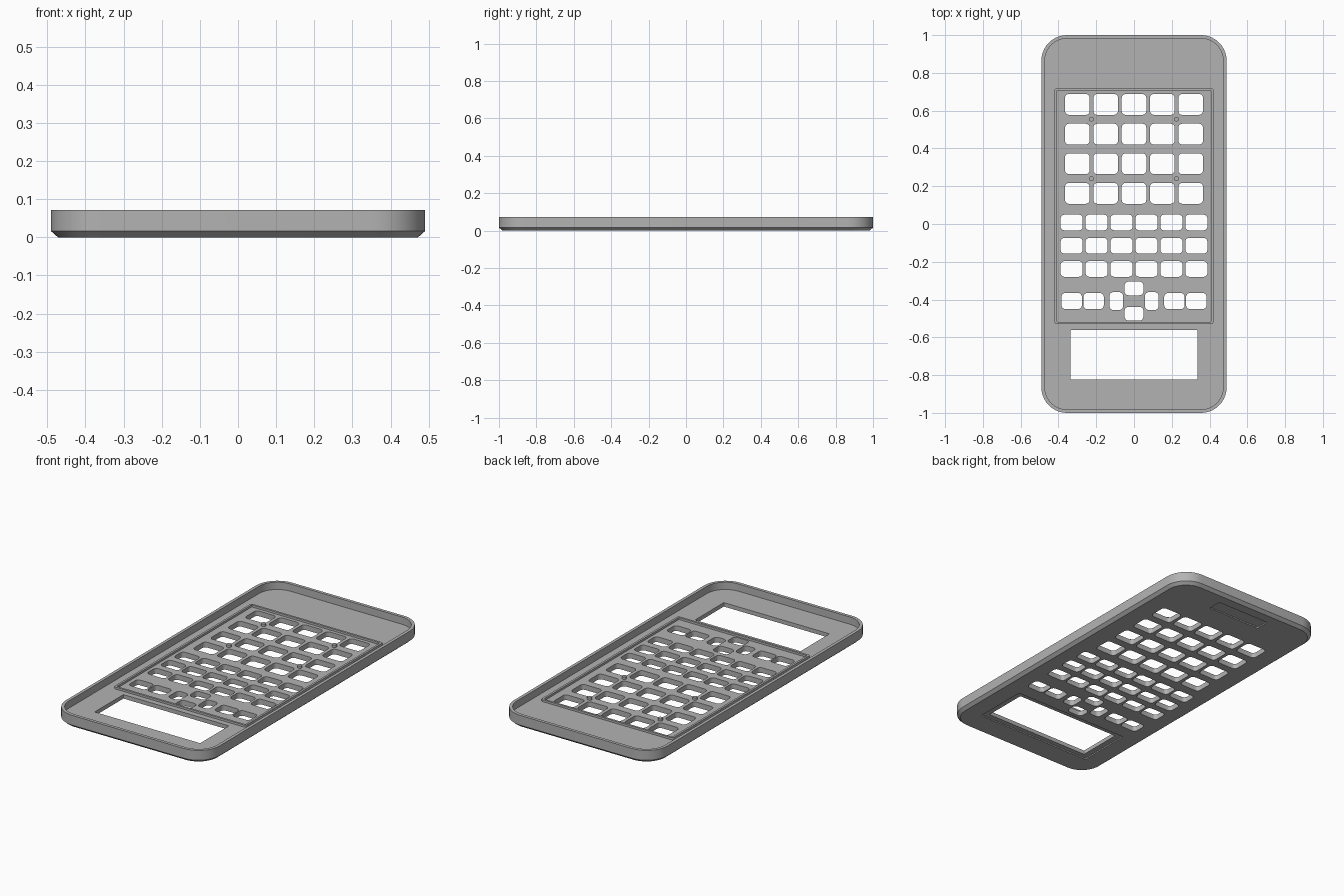
import bpy
import bmesh
from math import sin, cos, pi

old = bpy.data.objects.get("Cube")
if old:
    bpy.data.objects.remove(old)

HEIGHT, FLOOR, WALL = 0.072, 0.03, 0.018

# Single grey plastic
plastic = bpy.data.materials.new("grey_plastic")
plastic.use_nodes = True
GREY = (0.45, 0.45, 0.45, 1)
plastic.diffuse_color = GREY
plastic.node_tree.nodes["Principled BSDF"].inputs["Base Color"].default_value = GREY


def rounded_rect(w, h, r, steps=5):
    """Outline points of a rounded rectangle, counter-clockwise."""
    pts = []
    for q, (sx, sy) in enumerate([(1, 1), (-1, 1), (-1, -1), (1, -1)]):
        for i in range(steps + 1):
            a = (q + i / steps) * pi / 2
            pts.append((sx * (w / 2 - r) + r * cos(a), sy * (h / 2 - r) + r * sin(a)))
    return pts


def loft(bm, outlines, at=(0, 0), closed=False):
    """Skin (outline, z) rings; cap the ends, or join last to first."""
    rings = [[bm.verts.new((x + at[0], y + at[1], z)) for x, y in pts] for pts, z in outlines]
    pairs = list(zip(rings, rings[1:]))
    if closed:
        pairs.append((rings[-1], rings[0]))
    else:
        bm.faces.new(rings[0][::-1])
        bm.faces.new(rings[-1])
    n = len(rings[0])
    for a, b in pairs:
        for i in range(n):
            j = (i + 1) % n
            bm.faces.new((a[i], a[j], b[j], b[i]))


def finish(name, bm):
    bmesh.ops.recalc_face_normals(bm, faces=bm.faces)
    mesh = bpy.data.meshes.new(name)
    bm.to_mesh(mesh)
    bm.free()
    mesh.materials.append(plastic)
    ob = bpy.data.objects.new(name, mesh)
    bpy.context.collection.objects.link(ob)
    return ob


def smooth(ob):
    bpy.ops.object.select_all(action="DESELECT")
    ob.select_set(True)
    bpy.context.view_layer.objects.active = ob
    bpy.ops.object.shade_smooth_by_angle(angle=pi / 6)


def cut(ob, bm):
    """Subtract the shapes in bm from ob for good."""
    cutter = finish("cutter", bm)
    cutter.hide_render = True
    mod = ob.modifiers.new("openings", "BOOLEAN")
    mod.operation, mod.solver, mod.object = "DIFFERENCE", "EXACT", cutter
    bpy.context.view_layer.objects.active = ob
    bpy.ops.object.modifier_apply(modifier=mod.name)
    bpy.data.objects.remove(cutter)


# Tray-shaped shell with a chamfered lower edge
def body(inset):
    return rounded_rect(0.98 - 2 * inset, 2 - 2 * inset, 0.135 - inset, 10)


bm = bmesh.new()
loft(bm, [(body(0.018), 0), (body(0), 0.016), (body(0), HEIGHT),
          (body(WALL), HEIGHT), (body(WALL), FLOOR)])
shell = finish("shell", bm)

# Openings as (x, y, width, height, corner radius)
openings = [(0, -0.693, 0.672, 0.262, 0.004)]
for row in range(4):
    openings += [((c - 2) * 0.15, 0.633 - row * 0.157, 0.13, 0.11, 0.02) for c in range(5)]
for row in range(3):
    openings += [((c - 2.5) * 0.132, 0.008 - row * 0.123, 0.117, 0.083, 0.02) for c in range(6)]
for side in (-1, 1):
    openings += [(side * 0.33, -0.408, 0.108, 0.085, 0.02),
                 (side * 0.214, -0.408, 0.108, 0.085, 0.02),
                 (side * 0.094, -0.408, 0.073, 0.095, 0.022),
                 (0, -0.408 + side * 0.067, 0.1, 0.073, 0.022)]
bm = bmesh.new()
for x, y, w, h, r in openings:
    outline = rounded_rect(w, h, r)
    loft(bm, [(outline, -0.1), (outline, 0.1)], (x, y))
cut(shell, bm)

# Shallow recesses on the underside: display bezel and blank name plate
bm = bmesh.new()
for y, w, h in ((-0.693, 0.74, 0.32), (0.885, 0.34, 0.08)):
    outline = rounded_rect(w, h, 0.008)
    loft(bm, [(outline, -0.1), (outline, 0.007)], (0, y))
cut(shell, bm)
smooth(shell)

# Low rib framing the key area
bm = bmesh.new()
outer, inner = rounded_rect(0.84, 1.25, 0.012), rounded_rect(0.816, 1.226, 0.004)
loft(bm, [(outer, FLOOR - 0.004), (outer, FLOOR + 0.012),
          (inner, FLOOR + 0.012), (inner, FLOOR - 0.004)], (0, 0.095), closed=True)
smooth(finish("key_area_rib", bm))

# Small locating pegs between the upper keys
for x in (-0.225, 0.225):
    for y in (0.24, 0.555):
        bm = bmesh.new()
        peg = rounded_rect(0.026, 0.026, 0.0129, 4)
        loft(bm, [(peg, FLOOR - 0.004), (peg, FLOOR + 0.014)], (x, y))
        smooth(finish("locating_peg", bm))
